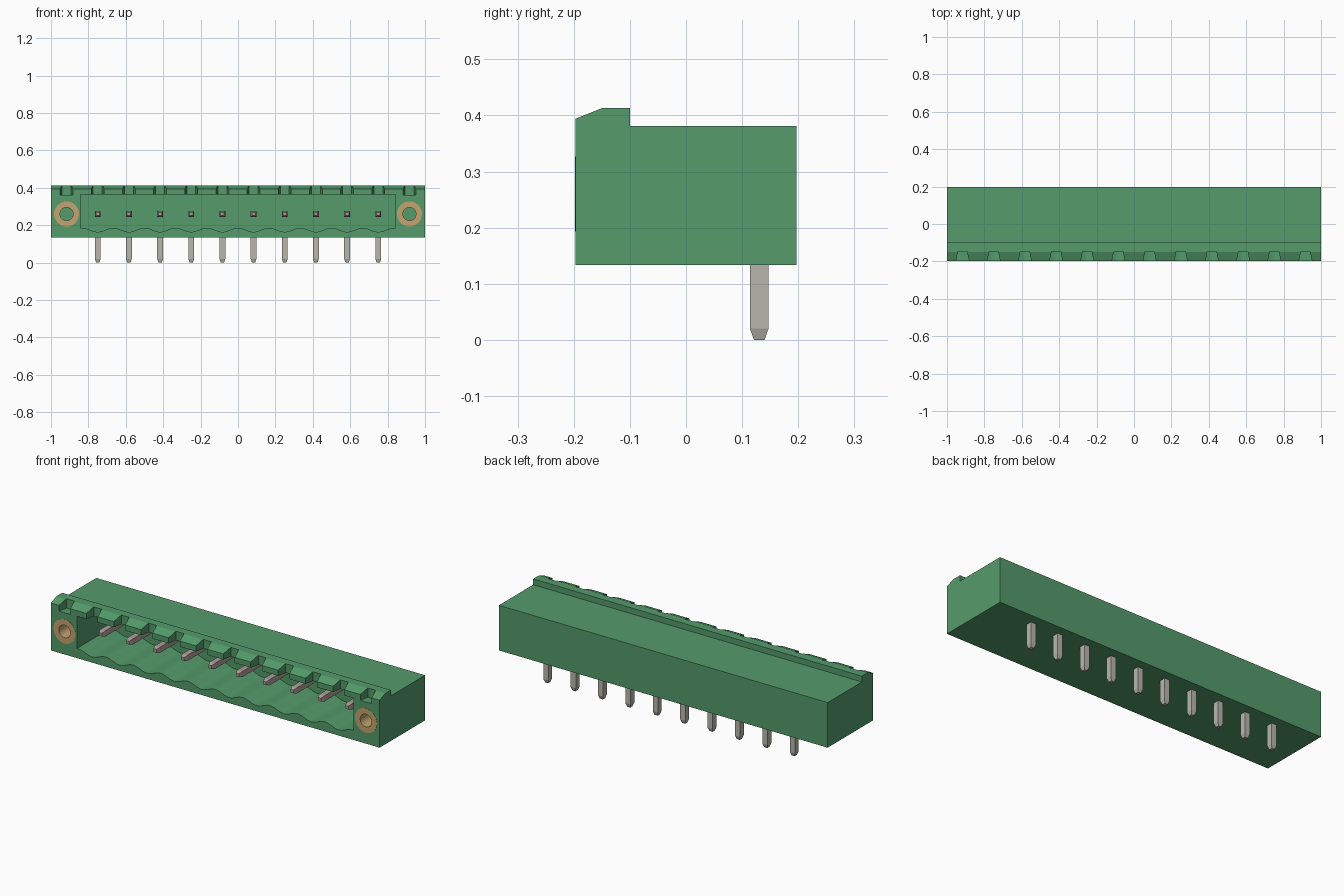
import bpy, bmesh, math

if "Cube" in bpy.data.objects:
    bpy.data.objects.remove(bpy.data.objects["Cube"], do_unlink=True)

PITCH = 1 / 6
PINS = [(i - 4.5) * PITCH for i in range(10)]
NOTCHES = [(i - 5.5) * PITCH for i in range(12)]
AXIS_Z = 0.26


def material(name, rgb):
    m = bpy.data.materials.new(name)
    m.use_nodes = True
    m.diffuse_color = (*rgb, 1)
    m.node_tree.nodes["Principled BSDF"].inputs["Base Color"].default_value = (*rgb, 1)
    return m


GREEN = material("green plastic", (0.089, 0.328, 0.147))
BRASS = material("brass", (0.552, 0.371, 0.162))
TIN = material("tinned metal", (0.485, 0.474, 0.413))
CONTACT = material("contact metal", (0.43, 0.352, 0.328))


def finish(name, bm, mat):
    bmesh.ops.recalc_face_normals(bm, faces=bm.faces)
    me = bpy.data.meshes.new(name)
    bm.to_mesh(me)
    bm.free()
    me.materials.append(mat)
    ob = bpy.data.objects.new(name, me)
    bpy.context.collection.objects.link(ob)
    return ob


def loft(bm, rings):
    """Skin a solid through rings of equal point count, capping both ends."""
    vs = [[bm.verts.new(p) for p in r] for r in rings]
    n = len(vs[0])
    for a, b in zip(vs, vs[1:]):
        for i in range(n):
            j = (i + 1) % n
            bm.faces.new((a[i], a[j], b[j], b[i]))
    bm.faces.new(vs[0])
    bm.faces.new(vs[-1])


def rect(u, v, w, h):
    return [(u - w, v - h), (u + w, v - h), (u + w, v + h), (u - w, v + h)]


def circle(x, z, r, n):
    return [(x + r * math.cos(math.tau * i / n), z + r * math.sin(math.tau * i / n)) for i in range(n)]


def along_y(points, y):
    return [(x, y, z) for x, z in points]


def activate(ob):
    bpy.ops.object.select_all(action='DESELECT')
    ob.select_set(True)
    bpy.context.view_layer.objects.active = ob


def cut(ob, bm):
    cutter = finish("cutter", bm, GREEN)
    cutter.hide_render = True
    mod = ob.modifiers.new("cut", 'BOOLEAN')
    mod.operation = 'DIFFERENCE'
    mod.solver = 'EXACT'
    mod.object = cutter
    activate(ob)
    bpy.ops.object.modifier_apply(modifier=mod.name)
    bpy.data.objects.remove(cutter, do_unlink=True)


# Housing: stepped side profile extruded along the width
profile = [(-0.197, 0.133), (0.197, 0.133), (0.197, 0.381), (-0.1, 0.381),
           (-0.1, 0.413), (-0.15, 0.413), (-0.197, 0.394)]
bm = bmesh.new()
loft(bm, [[(x, y, z) for y, z in profile] for x in (-1, 1)])
housing = finish("housing", bm, GREEN)

# Plug cavity with a scalloped floor, one trough under each contact
STEPS = 120
floor = []
for i in range(STEPS + 1):
    x = -5 * PITCH + 10 * PITCH * i / STEPS
    floor.append((x, 0.175 + 0.011 * math.cos(math.tau * (x + 5 * PITCH) / PITCH)))
section = [(-0.842, 0.186)] + floor + [(0.842, 0.186), (0.842, 0.363), (-0.842, 0.363)]
bm = bmesh.new()
loft(bm, [along_y(section, y) for y in (-0.25, 0.095)])
cut(housing, bm)

# Keying notches in the front lip, narrowing towards the back
bm = bmesh.new()
for x in NOTCHES:
    plan = [(x - 0.0345, -0.197), (x - 0.035, -0.25), (x + 0.035, -0.25),
            (x + 0.0345, -0.197), (x + 0.024, -0.146), (x - 0.024, -0.146)]
    loft(bm, [[(px, py, z) for px, py in plan] for z in (0.362, 0.5)])
cut(housing, bm)

# Sockets for the threaded inserts
bm = bmesh.new()
for x in (-5.5 * PITCH, 5.5 * PITCH):
    loft(bm, [along_y(circle(x, AXIS_Z, 0.066, 32), y) for y in (-0.25, -0.047)])
cut(housing, bm)
activate(housing)
bpy.ops.object.shade_smooth_by_angle(angle=math.radians(15))

# Brass inserts: sleeves flush with the front face
for side, x in (("right", -5.5 * PITCH), ("left", 5.5 * PITCH)):
    bm = bmesh.new()
    rings = [(0.067, -0.198), (0.067, -0.047), (0.035, -0.047), (0.035, -0.198)]
    vs = [[bm.verts.new(p) for p in along_y(circle(x, AXIS_Z, r, 32), y)] for r, y in rings]
    for k in range(4):
        a, b = vs[k], vs[(k + 1) % 4]
        for i in range(32):
            j = (i + 1) % 32
            bm.faces.new((a[i], a[j], b[j], b[i]))
    insert = finish(side + "_insert", bm, BRASS)
    activate(insert)
    bpy.ops.object.shade_smooth_by_angle(angle=math.radians(30))

# Pins: a horizontal contact in the cavity and a solder leg below
for n, x in enumerate(PINS, 1):
    bm = bmesh.new()
    loft(bm, [along_y(rect(x, AXIS_Z, w, w), y)
              for w, y in ((0.009, -0.125), (0.0155, -0.105), (0.0155, 0.12))])
    finish(f"contact_{n}", bm, CONTACT)

    bm = bmesh.new()
    loft(bm, [[(px, py, z) for px, py in rect(x, 0.1305, w, d)]
              for w, d, z in ((0.009, 0.0095, 0), (0.0155, 0.0165, 0.02), (0.0155, 0.0165, 0.15))])
    finish(f"solder_leg_{n}", bm, TIN)
